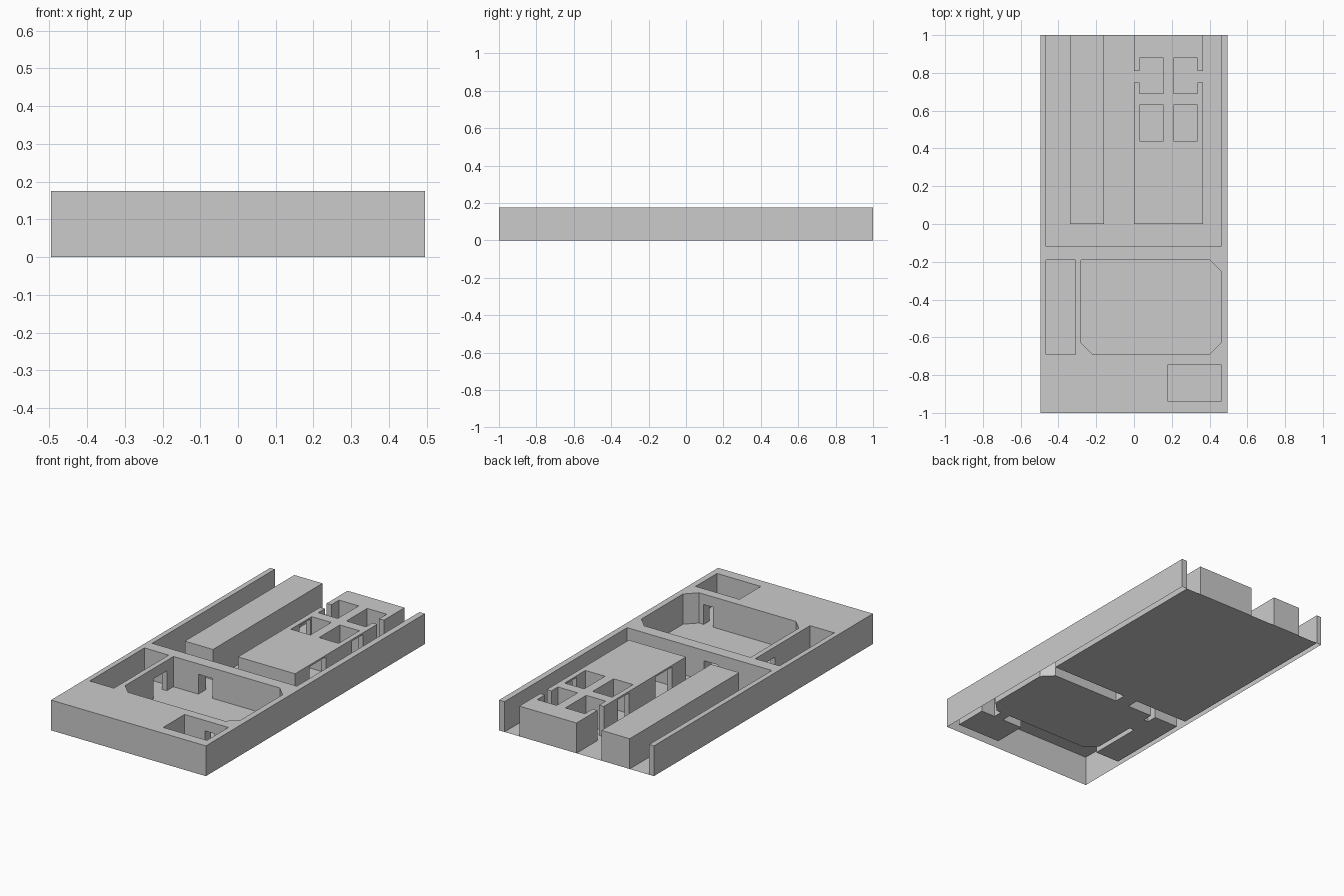
import bpy, bmesh

if "Cube" in bpy.data.objects:
    bpy.data.objects.remove(bpy.data.objects["Cube"])

HEIGHT = 0.175
DOOR = 0.115
ROOF = 0.165


def rect(x0, x1, y0, y1):
    return [(x0, y0), (x1, y0), (x1, y1), (x0, y1)]


def prism(name, outline, z0, z1):
    """Flat outline at z0, extruded to z1 when they differ."""
    bm = bmesh.new()
    face = bm.faces.new([bm.verts.new((x, y, z0)) for x, y in outline])
    if z1 > z0:
        top = bmesh.ops.extrude_face_region(bm, geom=[face])["geom"]
        moved = [v for v in top if isinstance(v, bmesh.types.BMVert)]
        bmesh.ops.translate(bm, verts=moved, vec=(0, 0, z1 - z0))
        bmesh.ops.recalc_face_normals(bm, faces=bm.faces)
    mesh = bpy.data.meshes.new(name)
    bm.to_mesh(mesh)
    bm.free()
    obj = bpy.data.objects.new(name, mesh)
    bpy.context.collection.objects.link(obj)
    return obj


def carve(obj, cuts):
    """Cut (outline, top) openings through the base and leave the base open."""
    cutters = []
    for outline, top in cuts:
        cutter = prism("cutter", outline, -0.1, top)
        cutter.hide_render = True
        mod = obj.modifiers.new("cut", 'BOOLEAN')
        mod.operation, mod.solver, mod.object = 'DIFFERENCE', 'EXACT', cutter
        cutters.append(cutter)
    bpy.context.view_layer.update()
    graph = bpy.context.evaluated_depsgraph_get()
    mesh = bpy.data.meshes.new_from_object(obj.evaluated_get(graph))
    obj.modifiers.clear()
    obj.data = mesh
    for cutter in cutters:
        bpy.data.objects.remove(cutter)
    bm = bmesh.new()
    bm.from_mesh(mesh)
    base = [f for f in bm.faces if all(abs(v.co.z) < 1e-4 for v in f.verts)]
    bmesh.ops.delete(bm, geom=base, context='FACES')
    bm.to_mesh(mesh)
    bm.free()


# Rooms sunk into the main body
hall = [(-0.22, -0.69), (0.40, -0.69), (0.46, -0.63), (0.46, -0.25),
        (0.40, -0.19), (-0.28, -0.19), (-0.28, -0.63)]
rooms = {
    "hall": hall,
    "side_room": rect(-0.465, -0.31, -0.69, -0.19),
    "small_room": rect(0.18, 0.46, -0.94, -0.745),
}
yard = rect(-0.465, 0.46, -0.12, 1)
yard_cut = rect(-0.465, 0.46, -0.12, 1.1)

# Low doorways joining the rooms
doors = {
    "small_room_door": rect(0.31, 0.37, -0.745, -0.69),
    "yard_door": rect(-0.12, -0.03, -0.19, -0.12),
    "side_room_door": rect(-0.31, -0.28, -0.37, -0.25),
}

body = prism("outer_walls", rect(-0.495, 0.495, -1, 1), 0, HEIGHT)
cuts = [(o, HEIGHT + 0.1) for o in rooms.values()] + [(yard_cut, HEIGHT + 0.1)]
cuts += [(o, DOOR) for o in doors.values()]
carve(body, cuts)

# Floors
for name, outline in {**rooms, **doors, "yard": yard}.items():
    prism(name + "_floor", outline, 0, 0)

# Long plain block in the yard
carve(prism("long_block", rect(-0.34, -0.16, 0, 1), 0, HEIGHT), [])

# Wide block with four open cells, a covered front room and side doorways
wide = prism("cell_block", rect(0, 0.365, 0, 1), 0, HEIGHT)
cuts = [(rect(0.03, 0.335, 0.03, 0.41), ROOF)]
for x0, x1 in ((0.03, 0.155), (0.21, 0.335)):
    for y0 in (0.44, 0.69):
        cuts.append((rect(x0, x1, y0, y0 + 0.19), HEIGHT + 0.1))
for x0, x1 in ((-0.05, 0.05), (0.315, 0.415)):
    cuts.append((rect(x0, x1, 0.75, 0.81), HEIGHT + 0.1))
    cuts.append((rect(x0, x1, 0.52, 0.62), ROOF))
    cuts.append((rect(x0, x1, 0.13, 0.28), ROOF))
carve(wide, cuts)
